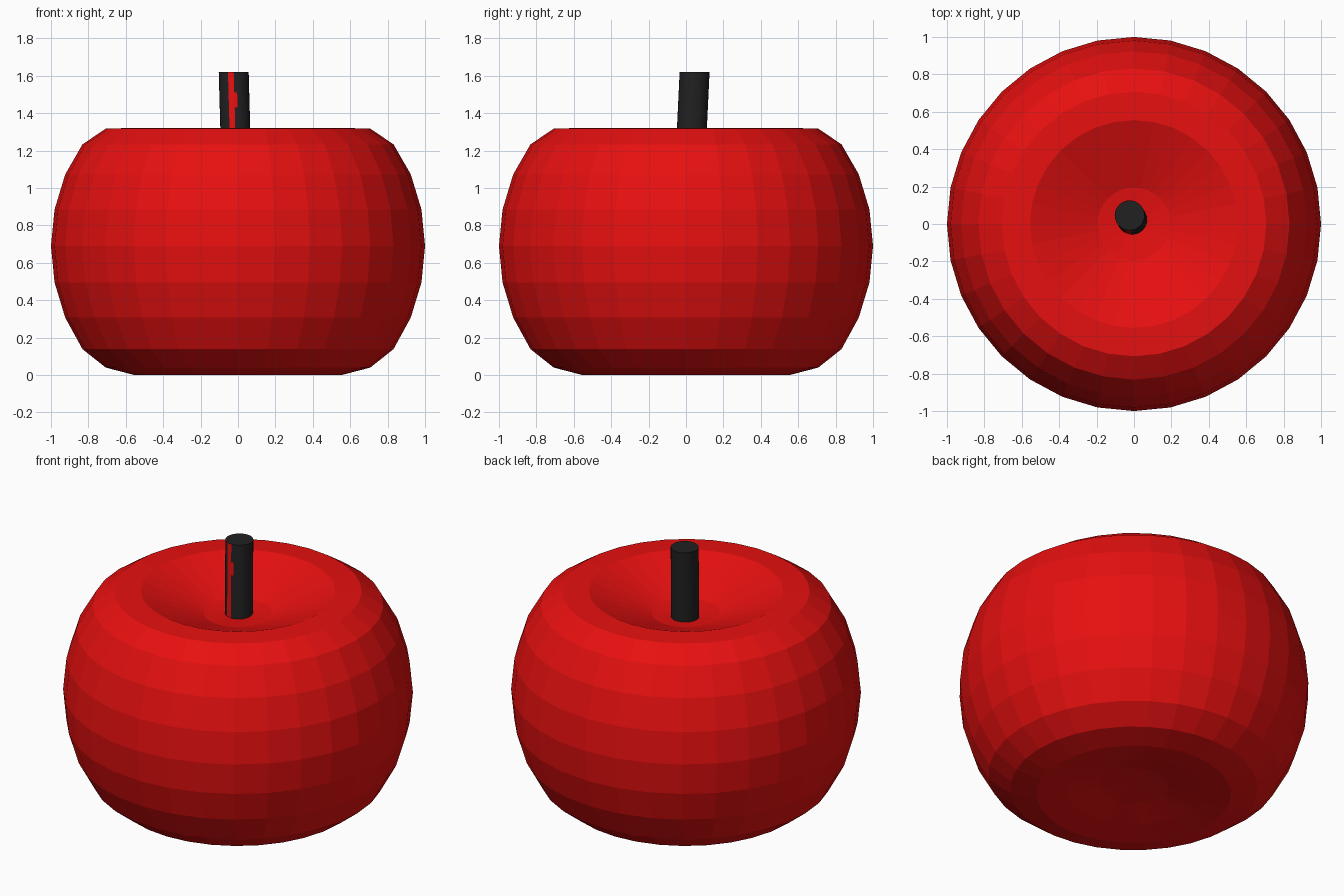
import bpy, bmesh
from math import cos, sin, pi
from mathutils import Vector

if "Cube" in bpy.data.objects:
    bpy.data.objects.remove(bpy.data.objects["Cube"])

SEG = 32


def material(name, color):
    m = bpy.data.materials.new(name)
    m.diffuse_color = (*color, 1)
    m.use_nodes = True
    m.node_tree.nodes["Principled BSDF"].inputs["Base Color"].default_value = m.diffuse_color
    return m


red = material("red_skin", (0.8, 0.005, 0.005))
dark = material("dark_stem", (0.015, 0.015, 0.015))


def ring(bm, center, r):
    return [bm.verts.new((center[0] + r * cos(2 * pi * i / SEG),
                          center[1] + r * sin(2 * pi * i / SEG), center[2]))
            for i in range(SEG)]


def bridge(bm, a, b):
    return [bm.faces.new((a[i], a[(i + 1) % SEG], b[(i + 1) % SEG], b[i]))
            for i in range(SEG)]


def finish(bm, name, mats):
    bmesh.ops.recalc_face_normals(bm, faces=bm.faces)
    me = bpy.data.meshes.new(name)
    bm.to_mesh(me)
    bm.free()
    for m in mats:
        me.materials.append(m)
    ob = bpy.data.objects.new(name, me)
    bpy.context.collection.objects.link(ob)
    return ob


# Apple body: a 32 x 16 sphere whose poles are pushed in to form dimples
CENTER_Z = 0.69
push_top = [0.53, 0.49, 0.36, 0.20, 0.08, 0.012]
push_bottom = [0.37, 0.345, 0.255, 0.142, 0.057, 0.004]


def body_z(k):
    z = CENTER_Z - cos(pi * k / 16)
    if k < 6:
        z += push_bottom[k]
    elif k > 10:
        z -= push_top[16 - k]
    return z


bm = bmesh.new()
rings = [ring(bm, (0, 0, body_z(k)), sin(pi * k / 16)) for k in range(1, 16)]
for a, b in zip(rings, rings[1:]):
    bridge(bm, a, b)
for k, loop in ((0, rings[0]), (16, rings[-1])):
    pole = bm.verts.new((0, 0, body_z(k)))
    for i in range(SEG):
        bm.faces.new((loop[i], loop[(i + 1) % SEG], pole))
finish(bm, "apple_body", [red])

# Stem: slightly leaning cylinder with a narrow red streak on the front
bm = bmesh.new()
top, bottom = Vector((-0.023, 0.046, 1.62)), Vector((-0.009, 0.022, 1.12))
levels = [1.12, 1.43, 1.51, 1.62]
rings = [ring(bm, bottom.lerp(top, (z - 1.12) / 0.5), 0.08) for z in levels]
for row, (a, b) in enumerate(zip(rings, rings[1:])):
    faces = bridge(bm, a, b)
    for f in faces:
        f.smooth = True
    for i in ([22, 23, 24] if row == 1 else [22, 23]):
        faces[i].material_index = 1
bm.faces.new(rings[0])
bm.faces.new(rings[-1])
finish(bm, "stem", [dark, red])
